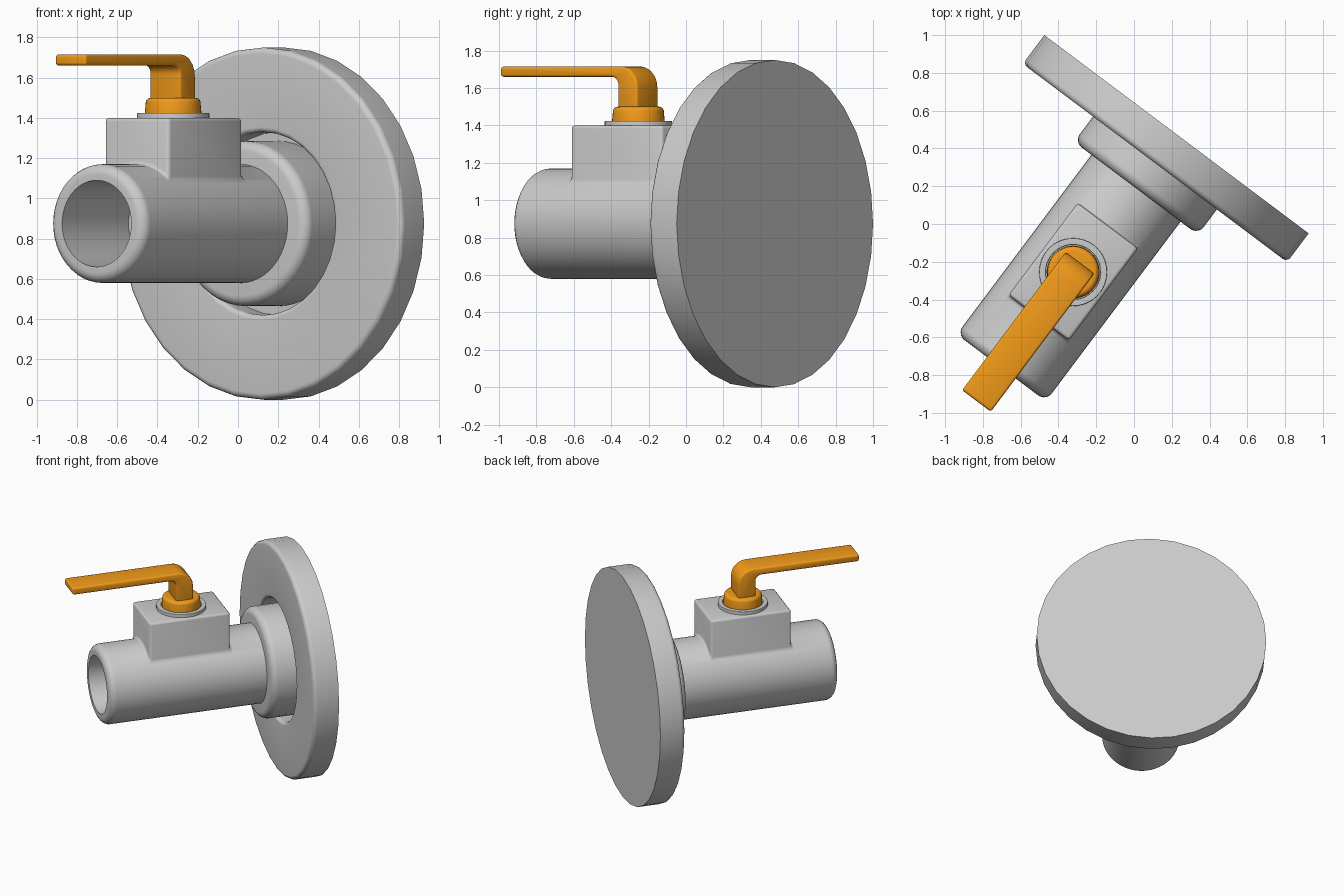
import bpy, bmesh
from math import pi, sin, cos, atan2
from mathutils import Matrix, Vector

if "Cube" in bpy.data.objects:
    bpy.data.objects.remove(bpy.data.objects["Cube"])

# Local frame: y runs along the pipe, x across it; M turns it into place
M = Matrix.Translation((-0.084, 0.063, 0)) @ Matrix.Rotation(atan2(-0.6, 0.8), 4, 'Z')
PIPE_Z = 0.875
STEM_Y = -0.397

orange = bpy.data.materials.new("orange")
orange.diffuse_color = (0.9, 0.33, 0.01, 1)
orange.use_nodes = True
orange.node_tree.nodes["Principled BSDF"].inputs["Base Color"].default_value = orange.diffuse_color


def fillet(points, steps=5):
    """Round the corners of a 2D outline given as (x, y, radius)."""
    out = []
    n = len(points)
    for i, (x, y, r) in enumerate(points):
        p = Vector((x, y))
        if r == 0:
            out.append(p)
            continue
        a = (Vector(points[i - 1][:2]) - p).normalized()
        b = (Vector(points[(i + 1) % n][:2]) - p).normalized()
        half = a.angle(b) / 2
        c = p + (a + b).normalized() * (r / sin(half))
        t = r * cos(half) / sin(half)
        va, vb = p + a * t - c, p + b * t - c
        for k in range(steps + 1):
            f = k / steps
            out.append(c + (va * (1 - f) + vb * f).normalized() * r)
    return out


def finish(name, bm, mat=None, place=True):
    bmesh.ops.remove_doubles(bm, verts=bm.verts, dist=1e-5)
    bmesh.ops.recalc_face_normals(bm, faces=bm.faces)
    me = bpy.data.meshes.new(name)
    bm.to_mesh(me)
    bm.free()
    ob = bpy.data.objects.new(name, me)
    bpy.context.collection.objects.link(ob)
    if mat:
        me.materials.append(mat)
    if place:
        me.transform(M)
        smooth(ob)
    return ob


def smooth(ob):
    bpy.ops.object.select_all(action='DESELECT')
    ob.select_set(True)
    bpy.context.view_layer.objects.active = ob
    bpy.ops.object.shade_smooth_by_angle(angle=0.6)


def revolve(name, points, segs, upright=False, mat=None, place=True, closed=False):
    """Lathe (radius, height, fillet) points about the pipe axis or the stem axis."""
    bm = bmesh.new()
    vs = [bm.verts.new((p.x, 0, p.y)) for p in fillet(points)]
    es = [bm.edges.new(e) for e in zip(vs, vs[1:])]
    if closed:
        es.append(bm.edges.new((vs[-1], vs[0])))
    bmesh.ops.spin(bm, geom=vs + es, cent=(0, 0, 0), axis=(0, 0, 1),
                   angle=2 * pi, steps=segs, use_duplicate=False)
    if upright:
        T = Matrix.Translation((0, STEM_Y, 0))
    else:
        T = Matrix.Translation((0, 0, PIPE_Z)) @ Matrix.Rotation(-pi / 2, 4, 'X') @ Matrix.Rotation(pi / 2, 4, 'Z')
    bm.transform(T)
    return finish(name, bm, mat, place)


# Wall flange with a recess for the collar
revolve("wall_flange", [(0, 0.515, 0), (0.875, 0.515, 0), (0.875, 0.325, 0.03),
                        (0.455, 0.325, 0.025), (0.455, 0.47, 0), (0, 0.47, 0)], 32)

# Collar seated in the flange
revolve("collar", [(0, 0.158, 0), (0.41, 0.158, 0.05), (0.41, 0.48, 0), (0, 0.48, 0)], 48)

# Pipe with an open bore, joined to the valve block
pipe = revolve("valve_body", [(0, 0.3, 0), (0.295, 0.3, 0), (0.295, -1.03, 0.05),
                              (0.215, -1.03, 0), (0.215, -0.48, 0), (0, -0.48, 0)], 48, place=False)
bm = bmesh.new()
bmesh.ops.create_cube(bm, size=1, matrix=Matrix.Translation((0, -0.395, 1.25))
                      @ Matrix.Diagonal((0.4, 0.61, 0.3, 1)))
for v in bm.verts:
    if v.co.z < 1.2:
        v.co.z = 1.085
block = finish("block_helper", bm, place=False)
# keep the block's base inside the pipe wall
for v in block.data.vertices:
    if v.co.z < 1.2:
        v.co.z = 1.07
mod = pipe.modifiers.new("join", 'BOOLEAN')
mod.operation = 'UNION'
mod.solver = 'EXACT'
mod.object = block
bpy.context.view_layer.objects.active = pipe
bpy.ops.object.modifier_apply(modifier="join")
bpy.data.objects.remove(block)

# Soften the block's corners and its joint with the pipe
bm = bmesh.new()
bm.from_mesh(pipe.data)
bmesh.ops.remove_doubles(bm, verts=bm.verts, dist=1e-4)
soft = []
for e in bm.edges:
    mid = (e.verts[0].co + e.verts[1].co) / 2
    r = (mid.x ** 2 + (mid.z - PIPE_Z) ** 2) ** 0.5
    if r > 0.28 and -0.72 < mid.y < -0.07 and len(e.link_faces) == 2 and e.calc_face_angle(0) > 0.5:
        soft.append(e)
bmesh.ops.bevel(bm, geom=soft, offset=0.018, segments=3, profile=0.5,
                affect='EDGES', clamp_overlap=False)
bm.to_mesh(pipe.data)
bm.free()
pipe.data.transform(M)
smooth(pipe)

# Washer ring on the block
revolve("washer", [(0.145, 1.395, 0), (0.18, 1.395, 0), (0.18, 1.425, 0.004),
                   (0.145, 1.425, 0.004)], 40, upright=True, closed=True)

# Orange hub under the lever
revolve("lever_hub", [(0, 1.395, 0), (0.14, 1.395, 0), (0.14, 1.43, 0), (0.134, 1.5, 0.025),
                      (0, 1.5, 0)], 40, upright=True, mat=orange)

# Orange lever: bent side outline given width, with softened edges
side = fillet([(-0.465, 1.44, 0), (-0.335, 1.44, 0), (-0.335, 1.715, 0.11),
               (-1.25, 1.715, 0.015), (-1.25, 1.66, 0.015), (-0.465, 1.66, 0.045)])
bm = bmesh.new()
face = bm.faces.new([bm.verts.new((-0.095, p.x, p.y)) for p in side])
ext = bmesh.ops.extrude_face_region(bm, geom=[face])
new = [g for g in ext["geom"] if isinstance(g, bmesh.types.BMVert)]
bmesh.ops.translate(bm, verts=new, vec=(0.19, 0, 0))
bmesh.ops.recalc_face_normals(bm, faces=bm.faces)
rim = [e for e in bm.edges if abs(e.verts[0].co.x - e.verts[1].co.x) < 1e-4
       or (e.verts[0].co.z < 1.6 and e.verts[0].co.y > -0.5)]
bmesh.ops.bevel(bm, geom=rim, offset=0.013, segments=3, profile=0.5,
                affect='EDGES', clamp_overlap=True)
finish("lever", bm, orange)
